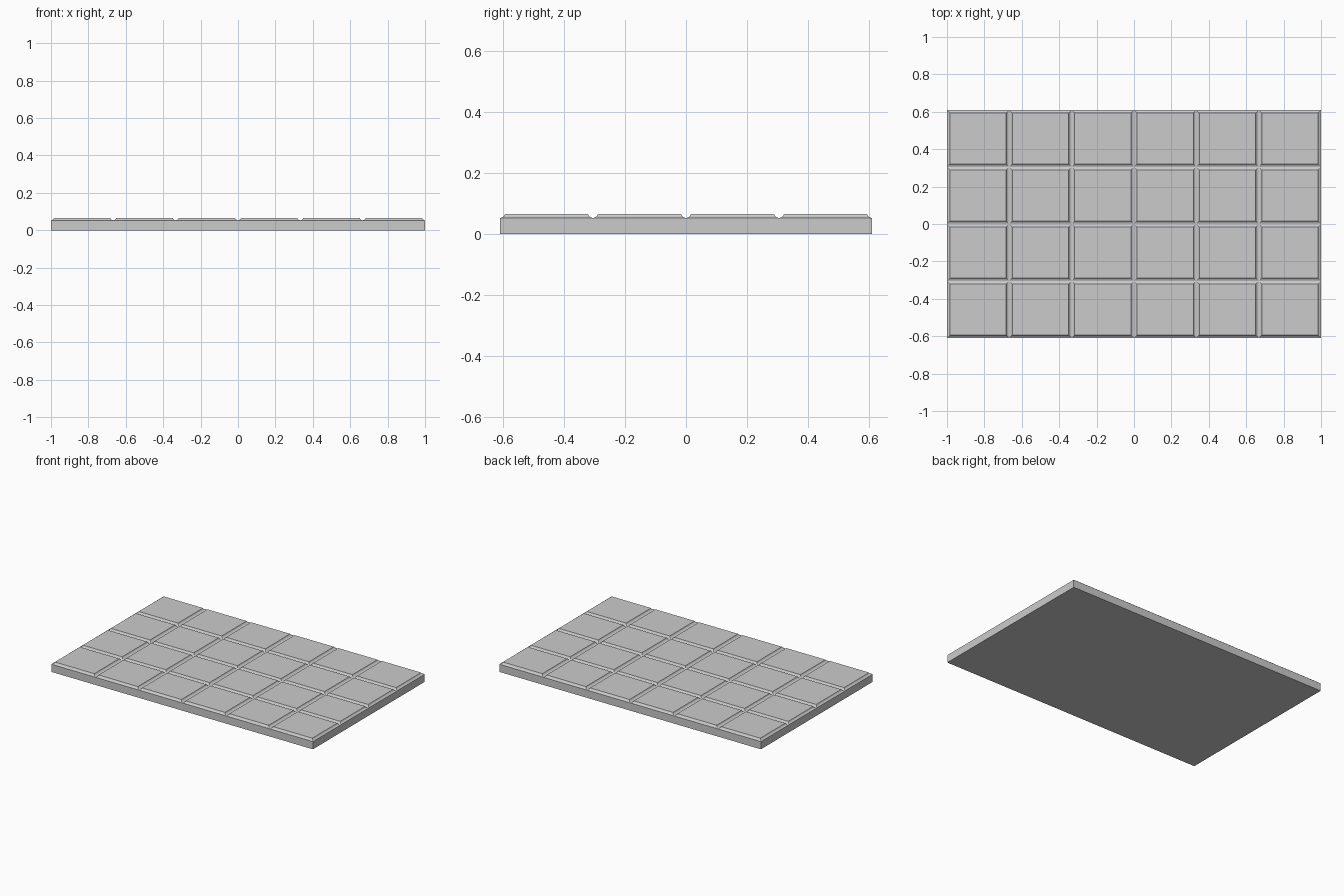
import bpy, bmesh

if "Cube" in bpy.data.objects:
    bpy.data.objects.remove(bpy.data.objects["Cube"])

COLS, ROWS = 6, 4
W, D = 2.0 / COLS, 1.22 / ROWS      # tile footprint
# edge profile of a tile: (inset from the side, height)
PROFILE = [(0.0, 0.0), (0.0, 0.053), (0.007, 0.055), (0.0125, 0.059), (0.0165, 0.066)]


def tile_mesh():
    """Square slab whose top edge is a small cove, so neighbours form a groove."""
    bm = bmesh.new()
    rings = []
    for inset, z in PROFILE:
        x, y = W / 2 - inset, D / 2 - inset
        rings.append([bm.verts.new((sx * x, sy * y, z))
                      for sx, sy in ((-1, -1), (1, -1), (1, 1), (-1, 1))])
    for low, high in zip(rings, rings[1:]):
        for i in range(4):
            j = (i + 1) % 4
            bm.faces.new((low[i], low[j], high[j], high[i]))
    bm.faces.new(rings[0][::-1])
    bm.faces.new(rings[-1])
    mesh = bpy.data.meshes.new("floor_tile")
    bm.to_mesh(mesh)
    bm.free()
    return mesh


# grid of identical tiles laid edge to edge
mesh = tile_mesh()
for row in range(ROWS):
    for col in range(COLS):
        tile = bpy.data.objects.new(f"floor_tile_{row + 1}_{col + 1}", mesh)
        tile.location = ((col - (COLS - 1) / 2) * W, (row - (ROWS - 1) / 2) * D, 0)
        bpy.context.collection.objects.link(tile)
